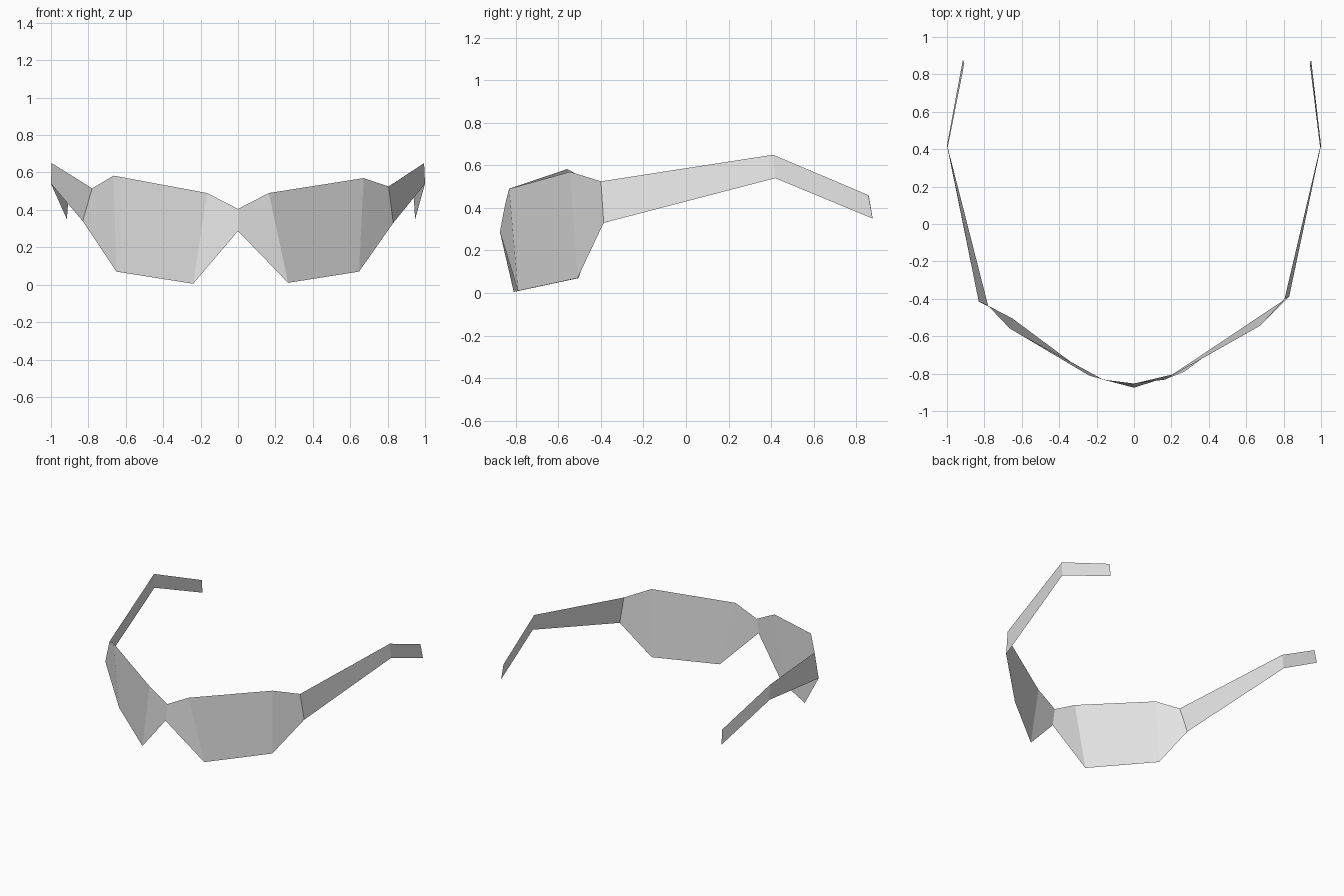
import bpy

# Remove the default cube only
cube = bpy.data.objects.get("Cube")
if cube:
    bpy.data.objects.remove(cube, do_unlink=True)

# Single flat grey
GREY = (0.8, 0.8, 0.8, 1.0)
grey = bpy.data.materials.new("plain light grey")
grey.diffuse_color = GREY
grey.use_nodes = True
grey.node_tree.nodes["Principled BSDF"].inputs["Base Color"].default_value = GREY


def ribbon(name, columns):
    """Flat-shaded strip of quads; each column is a (top, bottom) pair, run from -x to +x."""
    verts = [p for column in columns for p in column]
    faces = [(2 * i, 2 * i + 1, 2 * i + 3, 2 * i + 2) for i in range(len(columns) - 1)]
    mesh = bpy.data.meshes.new(name)
    mesh.from_pydata(verts, [], faces)
    mesh.materials.append(grey)
    obj = bpy.data.objects.new(name, mesh)
    bpy.context.collection.objects.link(obj)
    return obj


# Shared edges where the parts meet
right_hinge = ((-0.78, -0.437, 0.515), (-0.83, -0.415, 0.34))
left_hinge = ((0.805, -0.40, 0.525), (0.83, -0.387, 0.33))
bridge = ((0.0, -0.853, 0.405), (0.0, -0.875, 0.287))

# Lenses: bridge flare, main pane and outer cheek on each side
ribbon("right_lens", [
    right_hinge,
    ((-0.665, -0.558, 0.583), (-0.65, -0.505, 0.07)),
    ((-0.165, -0.832, 0.49), (-0.24, -0.81, 0.005)),
    bridge,
])
ribbon("left_lens", [
    bridge,
    ((0.165, -0.832, 0.49), (0.268, -0.79, 0.01)),
    ((0.672, -0.545, 0.57), (0.647, -0.51, 0.07)),
    left_hinge,
])

# Temples: long arm, then the drooping ear tip
ribbon("right_temple", [
    ((-0.907, 0.86, 0.455), (-0.915, 0.878, 0.35)),
    ((-0.996, 0.41, 0.65), (-1.0, 0.42, 0.54)),
    right_hinge,
])
ribbon("left_temple", [
    left_hinge,
    ((0.995, 0.41, 0.65), (1.0, 0.42, 0.54)),
    ((0.94, 0.858, 0.46), (0.947, 0.878, 0.35)),
])
